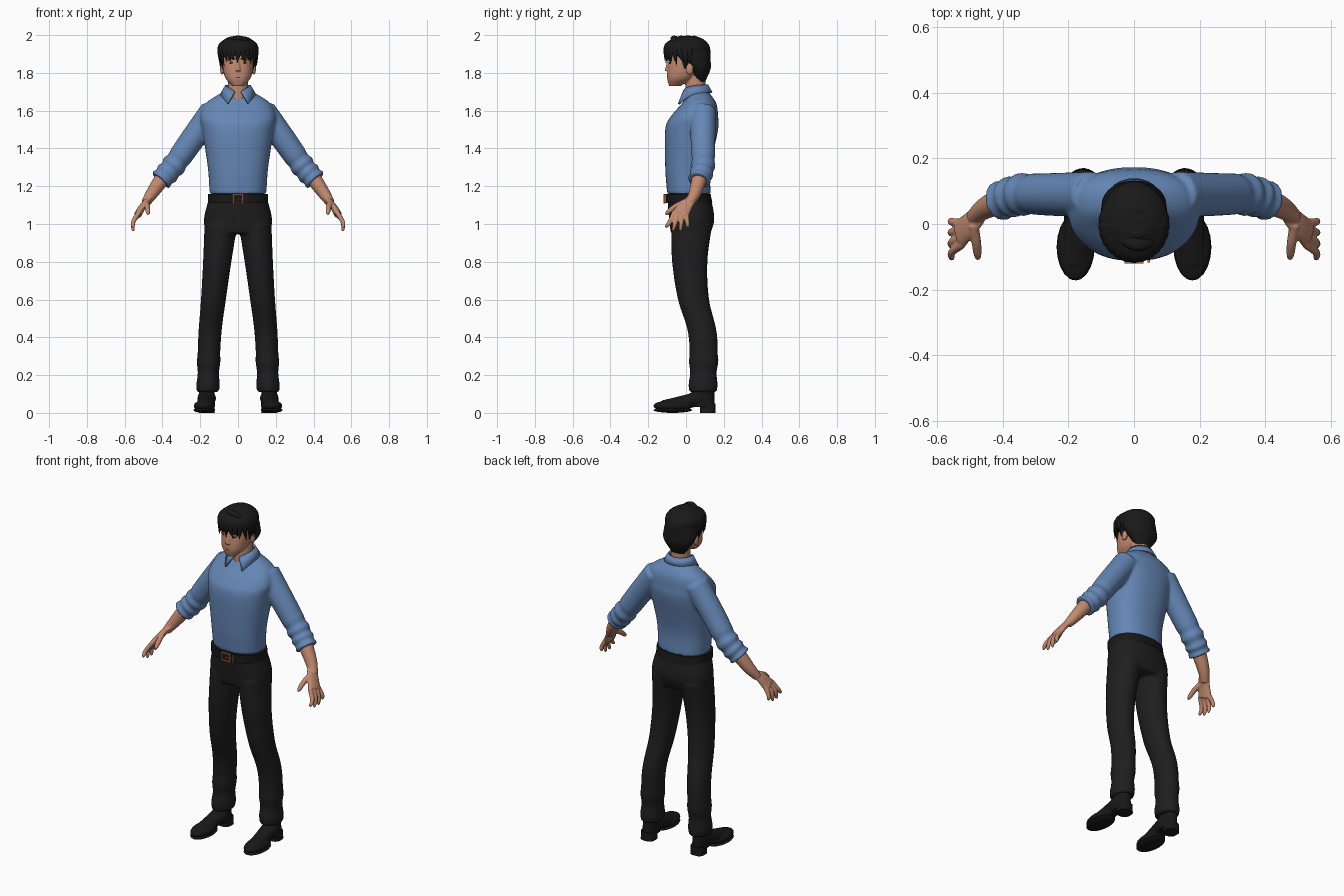
import bpy, bmesh, math, random
from mathutils import Vector, Matrix

cube = bpy.data.objects.get("Cube")
if cube:
    bpy.data.objects.remove(cube, do_unlink=True)
random.seed(4)
ACROSS, ALONG = Vector((1, 0, 0)), Vector((0, 1, 0))


def material(name, *rgb):
    mat = bpy.data.materials.new(name)
    mat.use_nodes = True
    mat.diffuse_color = (*rgb, 1)
    node = next(n for n in mat.node_tree.nodes if n.type == 'BSDF_PRINCIPLED')
    node.inputs["Base Color"].default_value = (*rgb, 1)
    node.inputs["Roughness"].default_value = .8
    return mat


SKIN = material("skin", .53, .25, .16)
LIPS = material("lip_skin", .42, .17, .11)
SHIRT = material("blue_cotton", .13, .24, .46)
TROUSER = material("black_trousers", .013, .013, .013)
LEATHER = material("black_leather", .009, .009, .009)
HAIR = material("black_hair", .01, .01, .01)
COPPER = material("copper_buckle", .5, .17, .07)
EYE = material("brown_eye", .06, .04, .03)


def spline(keys, steps):
    """Smooth curve through all keys, whatever their dimension."""
    keys = [Vector(key) for key in keys]
    keys = [keys[0] * 2 - keys[1], *keys, keys[-1] * 2 - keys[-2]]
    curve = []
    for before, start, end, after in zip(keys, keys[1:], keys[2:], keys[3:]):
        leave, arrive = (end - before) / 2, (after - start) / 2
        for i in range(steps):
            t = i / steps
            blend = t * t * (3 - 2 * t)
            curve.append(start.lerp(end, blend) + leave * t * (1 - t) ** 2
                         - arrive * t * t * (1 - t))
    return curve + [keys[-2]]


def skin_sections(bm, sections, power, count, pair):
    """Join oval sections (centre, u vector, v vector) into a closed form."""
    for side in ((1, -1) if pair else (1,)):
        rings = []
        for centre, u, v in sections:
            ring = []
            for j in range(count):
                angle = math.tau * j / count
                c, s = (math.copysign(abs(f) ** (2 / power), f)
                        for f in (math.cos(angle), math.sin(angle)))
                point = centre + u * c + v * s
                ring.append(bm.verts.new((point.x * side, point.y, point.z)))
            rings.append(ring)
        for lower, upper in zip(rings, rings[1:]):
            for j in range(count):
                k = (j + 1) % count
                bm.faces.new((lower[j], lower[k], upper[k], upper[j]))
        bm.faces.new(rings[0])
        bm.faces.new(rings[-1])


def stack(bm, rows, power=2.3):
    """Centred level sections from rows of (z, half width, front, back)."""
    sections = [(Vector((0, (front + back) / 2, z)), ACROSS * max(width, .005),
                 ALONG * max((back - front) / 2, .005))
                for z, width, front, back in spline(rows, 6)]
    skin_sections(bm, sections, power, 40, False)


def tube(bm, points, radius, squash=1, wide=None, pair=True, steps=8, power=2):
    """Sweep ovals along points; radius is a rule of t, wide the broad direction."""
    path = spline(points, steps)
    last = len(path) - 1
    sections = []
    for i, point in enumerate(path):
        u, v = ACROSS, ALONG
        if wide:
            tangent = (path[min(i + 1, last)] - path[max(i - 1, 0)]).normalized()
            v = (Vector(wide) - tangent * tangent.dot(Vector(wide))).normalized()
            u = v.cross(tangent)
        size = max(radius(i / last), .002)
        sections.append((point, u * size * squash, v * size))
    skin_sections(bm, sections, power, 20, pair)


def taper(start, end):
    return lambda t: start + (end - start) * t


def leaf(size):
    return lambda t: size * math.sin(math.pi * (.15 + .85 * t))


def rounded(size):
    return lambda t: size * (1 - .2 * t) * math.sqrt(1.05 - t ** 8)


def ball(bm, centre, size, pair=False):
    for side in ((1, -1) if pair else (1,)):
        place = Matrix.Translation((centre[0] * side, *centre[1:]))
        bmesh.ops.create_uvsphere(bm, u_segments=20, v_segments=12, radius=1,
                                  matrix=place @ Matrix.Diagonal((*size, 1)))


def box(bm, centre, size):
    bmesh.ops.create_cube(bm, size=1, matrix=Matrix.Translation(centre) @ Matrix.Diagonal((*size, 1)))


def finish(name, bm, mat, voxel=0):
    bmesh.ops.recalc_face_normals(bm, faces=bm.faces)
    for face in bm.faces:
        face.smooth = True
    for edge in bm.edges:
        edge.smooth = len(edge.link_faces) < 2 or edge.calc_face_angle(0) < .9
    mesh = bpy.data.meshes.new(name)
    bm.to_mesh(mesh)
    bm.free()
    mesh.materials.append(mat)
    part = bpy.data.objects.new(name, mesh)
    bpy.context.collection.objects.link(part)
    if voxel:  # fuse overlapping forms into one surface
        fuse = part.modifiers.new("fuse", 'REMESH')
        fuse.mode, fuse.voxel_size, fuse.use_smooth_shade = 'VOXEL', voxel, True
        relax = part.modifiers.new("relax", 'SMOOTH')
        relax.factor, relax.iterations = .5, 4
    return part


# Shirt: torso fused with rolled sleeves
bm = bmesh.new()
stack(bm, [(1.16, .15, -.1, .13), (1.3, .16, -.11, .13), (1.5, .19, -.11, .17),
           (1.57, .2, -.08, .17), (1.64, .17, -.02, .16), (1.7, .08, .02, .12)])
tube(bm, [(.13, .09, 1.6), (.24, .09, 1.45), (.34, .09, 1.31), (.41, .07, 1.23)],
     lambda t: .07 - .012 * t + (.005 * math.sin(40 * t) if t > .55 else 0),
     wide=ALONG, steps=12)
finish("shirt", bm, SHIRT, .008)

# Folded collar, open at the throat
bm = bmesh.new()
rows, count = [], 40
for i in range(count + 1):
    t = 2 * i / count - 1
    front = t ** 4
    neck, edge = t * 2.9, t * 2.5
    reach = .085 + .025 * front
    rows.append((bm.verts.new((.064 * math.sin(neck), .05 + .064 * math.cos(neck), 1.735 - .035 * front)),
                 bm.verts.new((.09 * math.sin(edge), .05 + reach * math.cos(edge), 1.695 - .06 * front))))
for (a, b), (c, d) in zip(rows, rows[1:]):
    bm.faces.new((a, b, d, c))
thick = finish("collar", bm, SHIRT).modifiers.new("thickness", 'SOLIDIFY')
thick.thickness, thick.offset = .01, 0

# Forearms, palms, fingers and thumbs
bm = bmesh.new()
tube(bm, [(.38, .08, 1.27), (.45, .05, 1.17), (.49, .02, 1.11)], taper(.044, .024), wide=ALONG)
tube(bm, [(.47, .03, 1.13), (.5, 0, 1.1), (.53, -.03, 1.05)], taper(.03, .046), squash=.45, wide=ALONG)
for i in range(4):
    spread = i - 1.5
    base, tip = -.03 + .022 * spread, -.05 + .04 * spread
    tube(bm, [(.525, base, 1.06), (.555, (base + tip) / 2, 1.01),
              (.555, tip, .95 + .02 * abs(spread))], rounded(.013), wide=ALONG)
tube(bm, [(.49, 0, 1.12), (.48, -.06, 1.09), (.475, -.11, 1.05)], rounded(.016), wide=ACROSS)
finish("forearms_and_hands", bm, SKIN, .0045)

# Head, neck, nose, ears and brow ridge
bm = bmesh.new()
stack(bm, [(1.73, .03, -.09, -.03), (1.78, .07, -.1, .05), (1.87, .08, -.09, .1), (1.96, .06, -.06, .08)])
tube(bm, [(0, .05, 1.63), (0, .05, 1.8)], taper(.056, .052), pair=False)
tube(bm, [(0, -.09, 1.87), (0, -.1, 1.81)], taper(.007, .014), pair=False)
ball(bm, (.085, .02, 1.82), (.01, .02, .03), pair=True)
ball(bm, (.034, -.082, 1.875), (.026, .01, .008), pair=True)
finish("head", bm, SKIN, .004)

# Facial features
bm = bmesh.new()
ball(bm, (.033, -.083, 1.853), (.013, .008, .005), pair=True)
finish("eyes", bm, EYE)
bm = bmesh.new()
ball(bm, (0, -.091, 1.775), (.024, .01, .006))
finish("lips", bm, LIPS)
bm = bmesh.new()
tube(bm, [(.014, -.094, 1.872), (.034, -.093, 1.878), (.058, -.077, 1.872)], leaf(.005), wide=ALONG)
finish("eyebrows", bm, HAIR)

# Hair: cap, fringe locks, crown locks and sideburns
bm = bmesh.new()
stack(bm, [(1.75, .04, .05, .1), (1.82, .09, .01, .13), (1.87, .1, -.04, .13), (1.91, .1, -.1, .13),
           (1.95, .1, -.1, .12), (1.985, .06, -.06, .08), (1.997, .01, 0, .02)], power=2)
locks = 15
for i in range(locks):
    turn = 3.5 * (i / (locks - 1) - .5)
    sway = turn + random.uniform(-.1, .2)
    drop = random.uniform(0, .03) + .02 * abs(math.sin(turn))
    tube(bm, [(reach * math.sin(angle), -reach * 1.1 * math.cos(angle), z) for reach, angle, z in
              ((.05, turn, 1.98), (.09, turn, 1.95), (.1, turn, 1.91), (.1, sway, 1.88 - drop))],
         leaf(.022), squash=.5, wide=(math.cos(turn), math.sin(turn), 0), pair=False)
for i in range(4):
    y = -.06 + .035 * i
    tube(bm, [(-.05, y + .02, 1.97), (0, y, 1.983), (.04, y, 1.975), (.08, y + .02, 1.95)],
         leaf(.02), squash=.7, wide=ALONG, pair=False)
tube(bm, [(.09, -.01, 1.9), (.08, 0, 1.82)], taper(.025, .007), squash=.4)
finish("hair", bm, HAIR)

# Trousers: pelvis fused with two legs creased at the hem
bm = bmesh.new()
stack(bm, [(1.15, .15, -.1, .13), (1.03, .18, -.09, .15), (.95, .17, -.08, .13)])
tube(bm, [(.09, .03, 1), (.11, .02, .8), (.13, .04, .6), (.15, .09, .4), (.16, .09, .11)],
     lambda t: .074 + .036 * (1 - t) ** 2 + (.004 * math.sin(60 * t) if t > .85 else 0),
     squash=.8, steps=12)
finish("trousers", bm, TROUSER, .009)

# Belt with buckle and keeper
bm = bmesh.new()
stack(bm, [(1.11, .16, -.11, .14), (1.16, .16, -.11, .13)])
finish("belt", bm, LEATHER)
bm = bmesh.new()
for side in (1, -1):
    box(bm, (.026 * side, -.114, 1.133), (.007, .012, .05))
    box(bm, (0, -.114, 1.133 + .022 * side), (.055, .012, .006))
box(bm, (.01, -.115, 1.133), (.03, .008, .005))
box(bm, (.045, -.111, 1.133), (.007, .012, .046))
finish("buckle", bm, COPPER)

# Shoes: ankle, instep and toe fused, on soles and block heels
bm = bmesh.new()
tube(bm, [(.165, .09, .03), (.165, .09, .13)], taper(.064, .06), squash=.68)
tube(bm, [(.165, .08, .08), (.17, 0, .06), (.18, -.12, .035)], taper(.05, .04), squash=.8, wide=ACROSS)
ball(bm, (.178, -.07, .037), (.057, .105, .03), pair=True)
finish("shoes", bm, LEATHER, .006)
bm = bmesh.new()
ball(bm, (.178, -.07, .015), (.058, .102, .015), pair=True)
tube(bm, [(.165, .115, 0), (.165, .115, .05)], taper(.042, .04), power=2.8)
finish("soles_and_heels", bm, LEATHER)
